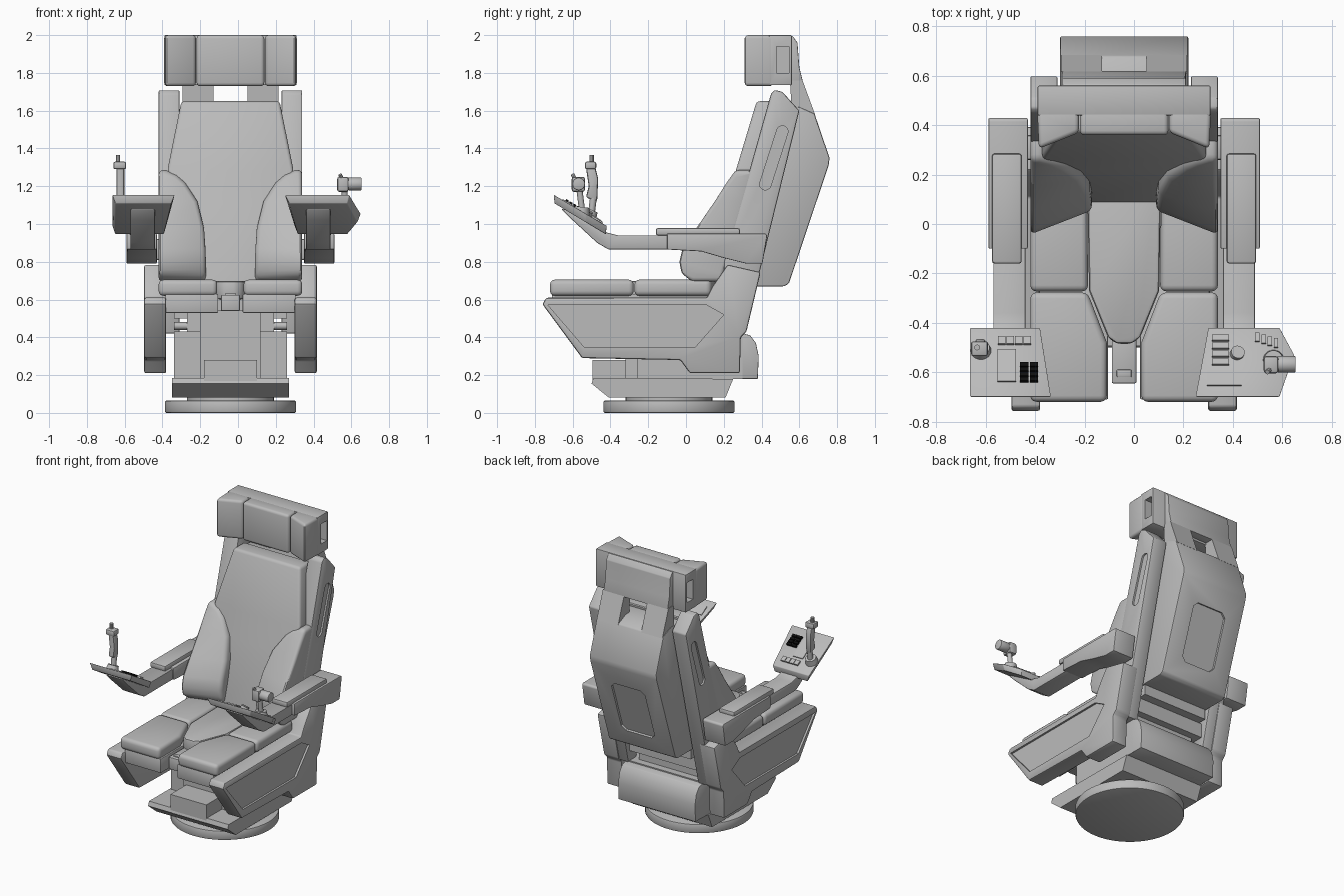
import bpy, bmesh, math
from mathutils import Vector, Matrix

old = bpy.data.objects.get("Cube")
if old:
    bpy.data.objects.remove(old, do_unlink=True)

CX = -0.04          # centre line of the chair
TILT = -0.53        # slope of the control consoles


def material(name, v):
    m = bpy.data.materials.new(name)
    m.use_nodes = True
    m.diffuse_color = (v, v, v, 1)
    m.node_tree.nodes["Principled BSDF"].inputs["Base Color"].default_value = (v, v, v, 1)
    return m


GREY = material("plain grey", 0.5)
BLACK = material("key black", 0.005)


def smooth(ob):
    bpy.ops.object.select_all(action='DESELECT')
    ob.select_set(True)
    bpy.context.view_layer.objects.active = ob
    bpy.ops.object.shade_smooth_by_angle(angle=math.radians(32))


def finish(name, bm, bevel=0.0, mat=GREY, segs=2):
    bmesh.ops.recalc_face_normals(bm, faces=bm.faces)
    if bevel:
        sharp = [e for e in bm.edges if len(e.link_faces) == 2 and e.calc_face_angle() > 0.5]
        bmesh.ops.bevel(bm, geom=sharp, offset=bevel, segments=segs, profile=0.5,
                        affect='EDGES', clamp_overlap=True)
    me = bpy.data.meshes.new(name)
    bm.to_mesh(me)
    bm.free()
    me.materials.append(mat)
    ob = bpy.data.objects.new(name, me)
    bpy.context.collection.objects.link(ob)
    smooth(ob)
    return ob


def loft(name, rings, bevel=0.0, mat=GREY, segs=2):
    """Skin a list of equal-length rings of points and cap both ends."""
    bm = bmesh.new()
    rows = [[bm.verts.new(p) for p in r] for r in rings]
    for a, b in zip(rows, rows[1:]):
        for i in range(len(a)):
            j = (i + 1) % len(a)
            bm.faces.new((a[i], a[j], b[j], b[i]))
    bm.faces.new(rows[0])
    bm.faces.new(rows[-1])
    return finish(name, bm, bevel, mat, segs)


def prism(name, prof, x0, x1, bevel=0.0, segs=2):
    return loft(name, [[(x, y, z) for y, z in prof] for x in (x0, x1)], bevel, GREY, segs)


def slab(name, plan, z0, z1, bevel=0.0, segs=2):
    return loft(name, [[(x, y, z) for x, y in plan] for z in (z0, z1)], bevel, GREY, segs)


def box(name, x0, x1, y0, y1, z0, z1, bevel=0.0, segs=2):
    return slab(name, [(x0, y0), (x1, y0), (x1, y1), (x0, y1)], z0, z1, bevel, segs)


def cylinder(name, a, b, r0, r1=None, n=24, bevel=0.0):
    a, b = Vector(a), Vector(b)
    rot = (b - a).to_track_quat('Z', 'Y').to_matrix().to_4x4()
    bm = bmesh.new()
    bmesh.ops.create_cone(bm, cap_ends=True, segments=n, radius1=r0, radius2=r1 or r0,
                          depth=(b - a).length, matrix=Matrix.Translation((a + b) / 2) @ rot)
    return finish(name, bm, bevel)


def cut(ob, cutter):
    mod = ob.modifiers.new("cut", 'BOOLEAN')
    mod.operation, mod.solver, mod.object = 'DIFFERENCE', 'EXACT', cutter
    bpy.context.view_layer.objects.active = ob
    bpy.ops.object.modifier_apply(modifier=mod.name)
    bpy.data.objects.remove(cutter, do_unlink=True)
    smooth(ob)


# Swivel base and pedestal
cylinder("base_disc", (CX, -0.09, 0), (CX, -0.09, 0.065), 0.347, n=64, bevel=0.008)
cylinder("base_neck", (CX, -0.09, 0.06), (CX, -0.09, 0.09), 0.23, n=48)
prism("pedestal_plate", [(-0.5, 0.155), (-0.41, 0.082), (0.21, 0.082), (0.25, 0.18), (-0.49, 0.185)],
      CX - 0.31, CX + 0.31)
box("pedestal_front_box", CX - 0.14, CX + 0.14, -0.495, -0.2, 0.15, 0.28)
box("pedestal_core", CX - 0.3, CX + 0.3, -0.26, 0.3, 0.18, 0.43)
box("pedestal_upper", CX - 0.23, CX + 0.23, -0.2, 0.25, 0.4, 0.56)
box("pedestal_front_panel", CX - 0.16, CX + 0.16, -0.32, 0, 0.18, 0.56)
prism("rear_housing", [(0.1, 0.18), (0.38, 0.18), (0.385, 0.3), (0.37, 0.37), (0.34, 0.41),
                       (0.29, 0.425), (0.1, 0.425)], CX - 0.3, CX + 0.3, 0.004)
box("seat_rear_beam", CX - 0.3, CX + 0.3, 0.0, 0.3, 0.5, 0.6)
box("lower_back_beam", CX - 0.25, CX + 0.25, 0.12, 0.36, 0.6, 0.72)
box("seat_pan", CX - 0.34, CX + 0.34, -0.45, 0.2, 0.54, 0.625)

# Centre of the seat
loft("seat_centre_cushion", [[(CX + u, y, z) for u, y in
     [(-0.15, 0.2), (-0.142, -0.27), (-0.065, -0.46), (-0.03, -0.485),
      (0.03, -0.485), (0.065, -0.46), (0.142, -0.27), (0.15, 0.2)]] for z in (0.6, 0.698)], 0.015)
box("seat_tongue", CX - 0.05, CX + 0.05, -0.645, -0.4, 0.54, 0.625, 0.006)
box("seat_buckle", CX - 0.03, CX + 0.03, -0.62, -0.59, 0.62, 0.632, 0.004)


def pad_y(z):
    """Front plane of the backrest."""
    return 0.26 + 0.3 * (z - 1.27)


# Backrest centre cushion and shell
loft("back_centre_cushion", [[(CX - w, pad_y(z), z), (CX + w, pad_y(z), z),
     (CX + w, pad_y(z) + 0.12, z), (CX - w, pad_y(z) + 0.12, z)]
     for z, w in [(0.68, 0.17), (1.1, 0.23), (1.28, 0.335), (1.65, 0.26)]], 0.018, segs=3)
shell = prism("back_shell", [(0.43, 1.63), (0.6, 1.62), (0.68, 1.585), (0.76, 1.35), (0.755, 1.31),
              (0.545, 0.685), (0.52, 0.67), (0.2, 0.67)], CX - 0.26, CX + 0.26, 0.008)
# Recessed hatch in the sloping rear of the shell
n = Vector((0, 0.948, -0.318))
t = Vector((0, 0.318, 0.948))
mid = Vector((CX, 0.645, 0.985))
hatch = [(-0.13, -0.17), (-0.1, -0.2), (0.1, -0.2), (0.13, -0.17),
         (0.13, 0.17), (0.1, 0.2), (-0.1, 0.2), (-0.13, 0.17)]
cut(shell, loft("hatch_cutter", [[mid + Vector((u, 0, 0)) + t * v + n * d for u, v in hatch]
                                 for d in (-0.014, 0.1)]))

# Headrest bracket with an opening between its uprights
prism("headrest_bracket", [(0.54, 1.995), (0.565, 1.995), (0.59, 1.96), (0.6, 1.83), (0.62, 1.75),
      (0.53, 1.75)], CX - 0.25, CX + 0.25, 0.004)
for s, side in ((-1, "right"), (1, "left")):
    prism(side + "_bracket_upright", [(0.55, 1.76), (0.617, 1.76), (0.65, 1.67), (0.685, 1.575),
          (0.56, 1.6)], CX + s * 0.09, CX + s * 0.255)

# Headrest
back = box("headrest_backing", CX - 0.35, CX + 0.35, 0.44, 0.56, 1.735, 2.0, 0.005)
for s in (-1, 1):
    cut(back, box("pocket_cutter", CX + s * 0.27, CX + s * 0.5, 0.48, 0.545, 1.8, 1.94))
box("headrest_centre", CX - 0.179, CX + 0.179, 0.36, 0.46, 1.73, 2.0, 0.018, 3)

ARM_REAR = [(0.42, 0.95), (0.43, 0.94), (0.405, 0.79), (0.32, 0.79), (0.2, 0.82),
            (0.08, 0.855), (-0.1, 0.865), (-0.1, 0.95)]
ARM_FRONT = [(0.0, 0.94), (-0.36, 0.94), (-0.42, 0.955), (-0.6, 1.07), (-0.66, 1.08),
             (-0.6, 1.02), (-0.47, 0.9), (-0.41, 0.865), (0.0, 0.865)]
SIDE = [(-0.76, 0.575), (-0.74, 0.61), (0.11, 0.61), (0.14, 0.67), (0.22, 0.785), (0.395, 0.745),
        (0.32, 0.43), (0.29, 0.4), (0.285, 0.21), (0.02, 0.21), (-0.03, 0.28), (-0.55, 0.29)]
RECESS = [(-0.73, 0.57), (0.11, 0.57), (0.2, 0.52), (0.05, 0.35), (-0.54, 0.35)]
WING = [(0.45, 1.69), (0.47, 1.71), (0.51, 1.7), (0.6, 1.6), (0.31, 0.42), (0.22, 0.42), (0.2, 0.8)]
# Backrest bolster rows: height, inner offset, outer front, inner front
BOLSTER = [(0.695, 0.13, 0.03, 0.09), (0.735, 0.13, -0.03, 0.065), (0.8, 0.13, -0.042, 0.055),
           (0.87, 0.132, -0.025, 0.07), (0.98, 0.14, 0.05, 0.12), (1.12, 0.175, 0.15, 0.18),
           (1.22, 0.24, 0.215, 0.225), (1.26, 0.285, 0.245, 0.245), (1.285, 0.34, 0.26, 0.26)]
slot = [(0.465 + 0.045 * k + 0.03 * math.cos(a), 1.35 + 0.14 * k + 0.03 * math.sin(a))
        for k, start in ((1, -0.31), (-1, math.pi - 0.31))
        for a in [start + math.pi * i / 8 for i in range(9)]]

# Parts found on both sides
for s, side in ((-1, "right"), (1, "left")):
    def X(u):
        return CX + s * u

    def plan(pts):
        return [(X(u), y) for u, y in pts]

    slab(side + "_headrest_wing", plan([(0.183, 0.37), (0.345, 0.305), (0.352, 0.46), (0.183, 0.46)]),
         1.73, 2.0, 0.018, 3)
    wing = prism(side + "_back_wing", WING, X(0.27), X(0.38), 0.008)
    cut(wing, prism("slot_cutter", slot, X(0.368), X(0.5)))
    loft(side + "_back_bolster", [[(X(0.38), yo, z), (X(i), yi, z), (X(i), pad_y(z) + 0.1, z),
         (X(0.38), pad_y(z) + 0.1, z)] for z, i, yo, yi in BOLSTER], 0.022, segs=3)

    # Seat cushions, their frame and the side panel
    slab(side + "_thigh_cushion", plan([(0.38, -0.72), (0.38, -0.277), (0.148, -0.277),
         (0.07, -0.48), (0.07, -0.72)]), 0.62, 0.705, 0.025, 3)
    slab(side + "_hip_cushion", plan([(0.38, -0.273), (0.38, 0.13), (0.15, 0.18), (0.146, -0.273)]),
         0.62, 0.705, 0.025, 3)
    box(side + "_seat_frame", X(0.065), X(0.345), -0.71, -0.2, 0.53, 0.63, 0.005)
    panel = prism(side + "_side_panel", SIDE, X(0.34), X(0.457), 0.01)
    cut(panel, prism("panel_cutter", RECESS, X(0.443), X(0.6)))
    cylinder(side + "_seat_bolt", (X(0.2), -0.18, 0.46), (X(0.3), -0.18, 0.46), 0.02, n=12)

    # Armrest
    prism(side + "_arm_rear", ARM_REAR, X(0.39), X(0.55), 0.006)
    prism(side + "_arm_front", ARM_FRONT, X(0.4), X(0.53), 0.006)
    box(side + "_arm_pad", X(0.415), X(0.535), -0.16, 0.285, 0.94, 0.978, 0.01)
    box(side + "_arm_hinge", X(0.33), X(0.42), 0.26, 0.36, 0.81, 0.92, 0.01)


def deck(y):
    return 1.16 - (y + 0.71) * 0.586


def on_deck(name, x, y, w, d, h, mat=GREY):
    """Small block lying on the sloping console top."""
    bm = bmesh.new()
    bmesh.ops.create_cube(bm, size=1, matrix=Matrix.Translation((x, y, deck(y))) @
                          Matrix.Rotation(TILT, 4, 'X') @ Matrix.Diagonal((w, d, h * 2, 1)))
    return finish(name, bm, 0, mat)


def console(name, outline):
    mx = sum(p[0] for p in outline) / len(outline)
    top = [(x, y, deck(y)) for x, y in outline]
    low = [(mx + (x - mx) * 0.9, y * 0.97 - 0.017, deck(y) - 0.045) for x, y in outline]
    return loft(name, [top, low], 0.004)


# Consoles
console("right_console", [(-0.665, -0.42), (-0.38, -0.42), (-0.335, -0.7), (-0.665, -0.7)])
console("left_console", [(0.3, -0.42), (0.59, -0.42), (0.65, -0.53), (0.59, -0.7), (0.248, -0.7)])
on_deck("right_screen", -0.515, -0.575, 0.075, 0.15, 0.006)
on_deck("left_screen", 0.365, -0.625, 0.14, 0.07, 0.005)
for i in range(4):
    on_deck("right_switch", -0.535 + i * 0.034, -0.475, 0.03, 0.035, 0.012)
    on_deck("left_switch", 0.35, -0.465 - i * 0.032, 0.07, 0.026, 0.012)
    on_deck("left_side_button", 0.5 + i * 0.025, -0.46 - i * 0.008, 0.018, 0.04, 0.008)
    for j in range(2):
        on_deck("black_key", -0.445 + j * 0.04, -0.574 - i * 0.02, 0.034, 0.017, 0.014, BLACK)
cylinder("left_knob", (0.415, -0.53, deck(-0.53) - 0.01), (0.421, -0.518, deck(-0.53) + 0.015), 0.028)

# Joystick on the right console
cylinder("stick_base", (-0.62, -0.52, 1.03), (-0.62, -0.5, 1.075), 0.045, 0.035)
cylinder("stick_shaft", (-0.62, -0.5, 1.06), (-0.62, -0.49, 1.14), 0.018, n=12)
prism("stick_grip", [(-0.47, 1.12), (-0.53, 1.14), (-0.515, 1.2), (-0.53, 1.3), (-0.485, 1.32),
                     (-0.465, 1.24)], -0.643, -0.602, 0.012)
box("stick_head", -0.66, -0.592, -0.535, -0.475, 1.29, 1.33, 0.01)
cylinder("stick_hat", (-0.635, -0.5, 1.32), (-0.635, -0.5, 1.365), 0.012, n=10)

# Throttle on the left console
cylinder("throttle_base", (0.565, -0.555, 1.05), (0.565, -0.55, 1.09), 0.045, 0.038)
cylinder("throttle_stem", (0.565, -0.55, 1.07), (0.565, -0.565, 1.19), 0.016, n=12)
box("throttle_grip", 0.525, 0.585, -0.605, -0.535, 1.17, 1.25, 0.012)
cylinder("throttle_barrel", (0.58, -0.568, 1.212), (0.655, -0.568, 1.212), 0.034, n=16, bevel=0.006)
cylinder("throttle_lever", (0.55, -0.59, 1.24), (0.54, -0.6, 1.262), 0.01, n=8)
